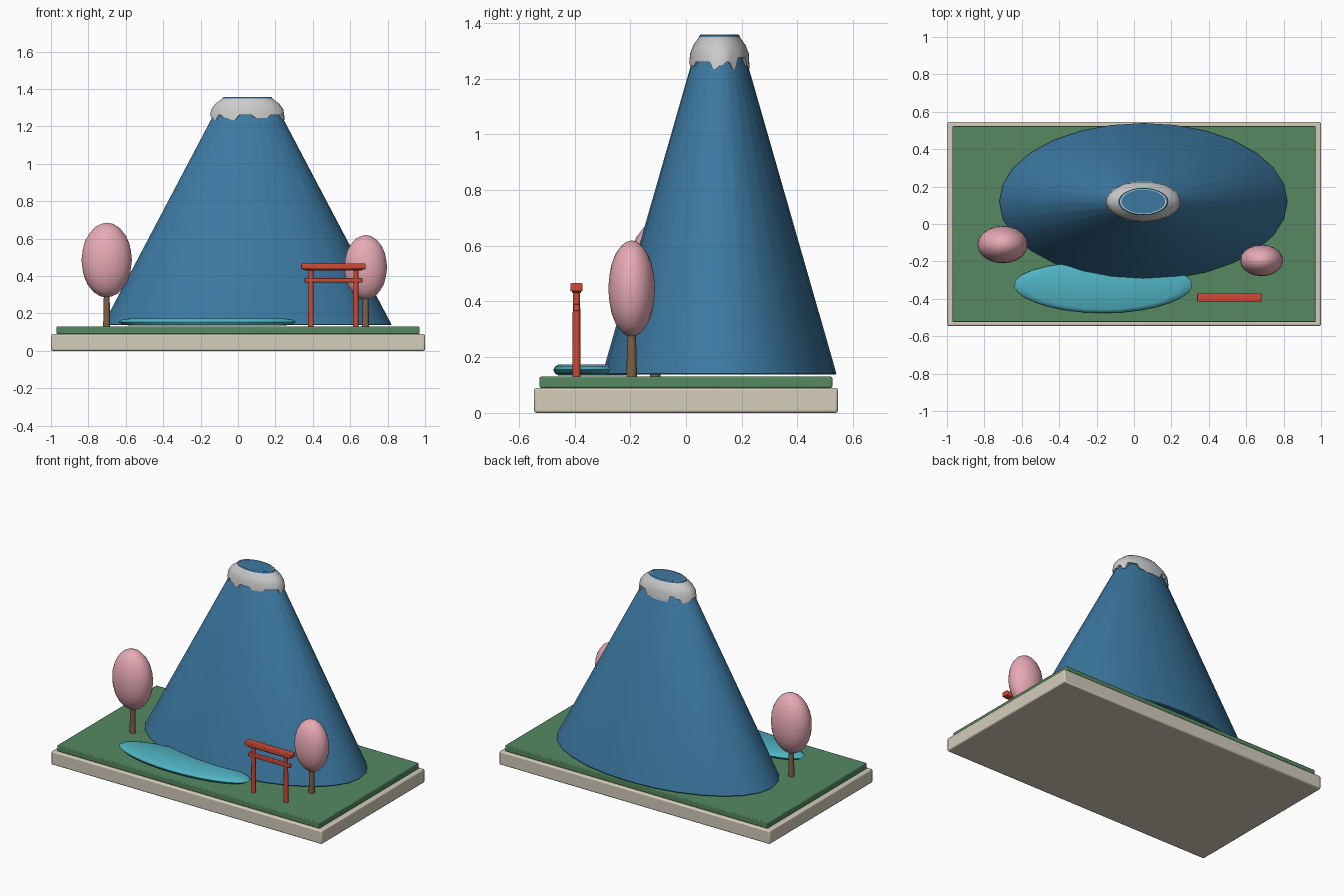
import bpy, bmesh, math, random

if "Cube" in bpy.data.objects:
    bpy.data.objects.remove(bpy.data.objects["Cube"])
random.seed(4)

def mat(name, c):
    m = bpy.data.materials.new(name)
    m.diffuse_color = (*c, 1)
    m.use_nodes = True
    m.node_tree.nodes["Principled BSDF"].inputs["Base Color"].default_value = m.diffuse_color
    return m

STONE = mat("stone", (0.66, 0.61, 0.50))
GREEN = mat("grass_green", (0.09, 0.25, 0.12))
BLUE = mat("mountain_blue", (0.045, 0.19, 0.36))
WHITE = mat("snow_white", (0.88, 0.88, 0.86))
WATER = mat("water", (0.08, 0.45, 0.55))
RED = mat("gate_red", (0.62, 0.07, 0.035))
WOOD = mat("bark", (0.22, 0.12, 0.06))
PINK = mat("blossom_pink", (0.80, 0.40, 0.46))

def finish(ob, name, m, angle=30):
    ob.name = name
    ob.data.materials.append(m)
    bpy.ops.object.select_all(action='DESELECT')
    ob.select_set(True)
    bpy.context.view_layer.objects.active = ob
    bpy.ops.object.shade_smooth_by_angle(angle=math.radians(angle))
    return ob

def box(name, x, y, z, m, bevel=0.005):
    # x, y, z are (min, max) pairs
    bpy.ops.mesh.primitive_cube_add(size=1, location=[sum(p) / 2 for p in (x, y, z)])
    ob = bpy.context.object
    ob.scale = [p[1] - p[0] for p in (x, y, z)]
    bpy.ops.object.transform_apply(location=False, rotation=False)
    b = ob.modifiers.new("bevel", 'BEVEL')
    b.width, b.segments = bevel, 2
    return finish(ob, name, m)

def post(name, x, y, z0, z1, r0, r1, m, n=12):
    bpy.ops.mesh.primitive_cone_add(vertices=n, radius1=r0, radius2=r1, depth=z1 - z0,
                                    location=(x, y, (z0 + z1) / 2))
    return finish(bpy.context.object, name, m, 40)

def lathe(name, rings, m, caps=True, angle=30):
    # loft between rings with equal point counts
    bm = bmesh.new()
    vs = [[bm.verts.new(p) for p in r] for r in rings]
    n = len(vs[0])
    for a, b in zip(vs, vs[1:]):
        for i in range(n):
            j = (i + 1) % n
            bm.faces.new((a[i], a[j], b[j], b[i]))
    if caps:
        bm.faces.new(vs[0][::-1])
        bm.faces.new(vs[-1])
    me = bpy.data.meshes.new(name)
    bm.to_mesh(me)
    bm.free()
    ob = bpy.data.objects.new(name, me)
    bpy.context.collection.objects.link(ob)
    return finish(ob, name, m, angle)

def oval(cx, cy, rx, ry, z, n):
    return [(cx + rx * math.cos(t), cy + ry * math.sin(t), z)
            for t in (2 * math.pi * i / n for i in range(n))]

# Base and lawn
box("base_plinth", (-1, 1), (-0.545, 0.545), (0, 0.09), STONE, 0.008)
box("lawn", (-0.97, 0.97), (-0.525, 0.525), (0.09, 0.13), GREEN, 0.005)

# Mountain: oval cone with a flat summit
MX, MY, K = 0.05, 0.12, 0.545
lathe("mountain", [oval(MX, MY, r, r * K, z, 28) for r, z in
                   ((0.765, 0.137), (0.77, 0.142), (0.133, 1.352), (0.128, 1.356))], BLUE)

# Snow cap: shell with a ragged lower edge
N = 56
drop, rag = 1.25, []
for i in range(N):
    if i % 2 == 0:
        drop = random.choice((1.235, 1.245, 1.26, 1.275))
    rag.append(drop)
def ragged(r):
    return [(x, y, z) for (x, y, _), z in zip(oval(MX, MY, r, r * K, 0, N), rag)]
lathe("snow_cap", [ragged(0.18), ragged(0.199)] +
      [oval(MX, MY, r, r * K, z, N) for r, z in
       ((0.193, 1.29), (0.172, 1.32), (0.130, 1.352))], WHITE, caps=False)
lathe("summit_snow_ring", [oval(MX, MY, r, r * K, z, N) for r, z in
      ((0.124, 1.354), (0.124, 1.358), (0.117, 1.358), (0.117, 1.354))], WHITE, caps=False)

# Pond: thin rounded disc with a slightly wavy outline
def shore(s, z, n=28):
    pts = []
    for i in range(n):
        t = 2 * math.pi * i / n
        w = s * (1 + 0.025 * math.sin(3 * t))
        pts.append((-0.165 + 0.475 * w * math.cos(t), -0.335 + 0.138 * w * math.sin(t), z))
    return pts
lathe("pond", [shore(0.86, 0.134), shore(0.96, 0.142), shore(1, 0.155),
               shore(0.96, 0.166), shore(0.86, 0.174)], WATER, angle=40)

# Gate
GY = -0.393
for side, x in (("left", 0.39), ("right", 0.63)):
    post("gate_post_" + side, x, GY, 0.13, 0.44, 0.015, 0.013, RED)
box("gate_tie_beam", (0.355, 0.665), (GY - 0.011, GY + 0.011), (0.365, 0.39), RED, 0.004)
box("gate_lintel", (0.355, 0.665), (GY - 0.016, GY + 0.016), (0.43, 0.442), RED, 0.003)
box("gate_top_beam", (0.338, 0.682), (GY - 0.022, GY + 0.022), (0.436, 0.466), RED, 0.005)

# Blossom trees
for side, x, y, z, rx, ry, rz in (("left", -0.702, -0.11, 0.485, 0.135, 0.1, 0.2),
                                  ("right", 0.682, -0.195, 0.446, 0.115, 0.084, 0.173)):
    post("tree_trunk_" + side, x, y, 0.13, z - rz * 0.6, 0.019, 0.014, WOOD)
    bpy.ops.mesh.primitive_ico_sphere_add(subdivisions=3, radius=1, location=(x, y, z))
    ob = bpy.context.object
    ob.scale = (rx, ry, rz)
    bpy.ops.object.transform_apply(location=False, rotation=False)
    finish(ob, "tree_blossom_" + side, PINK, 40)
